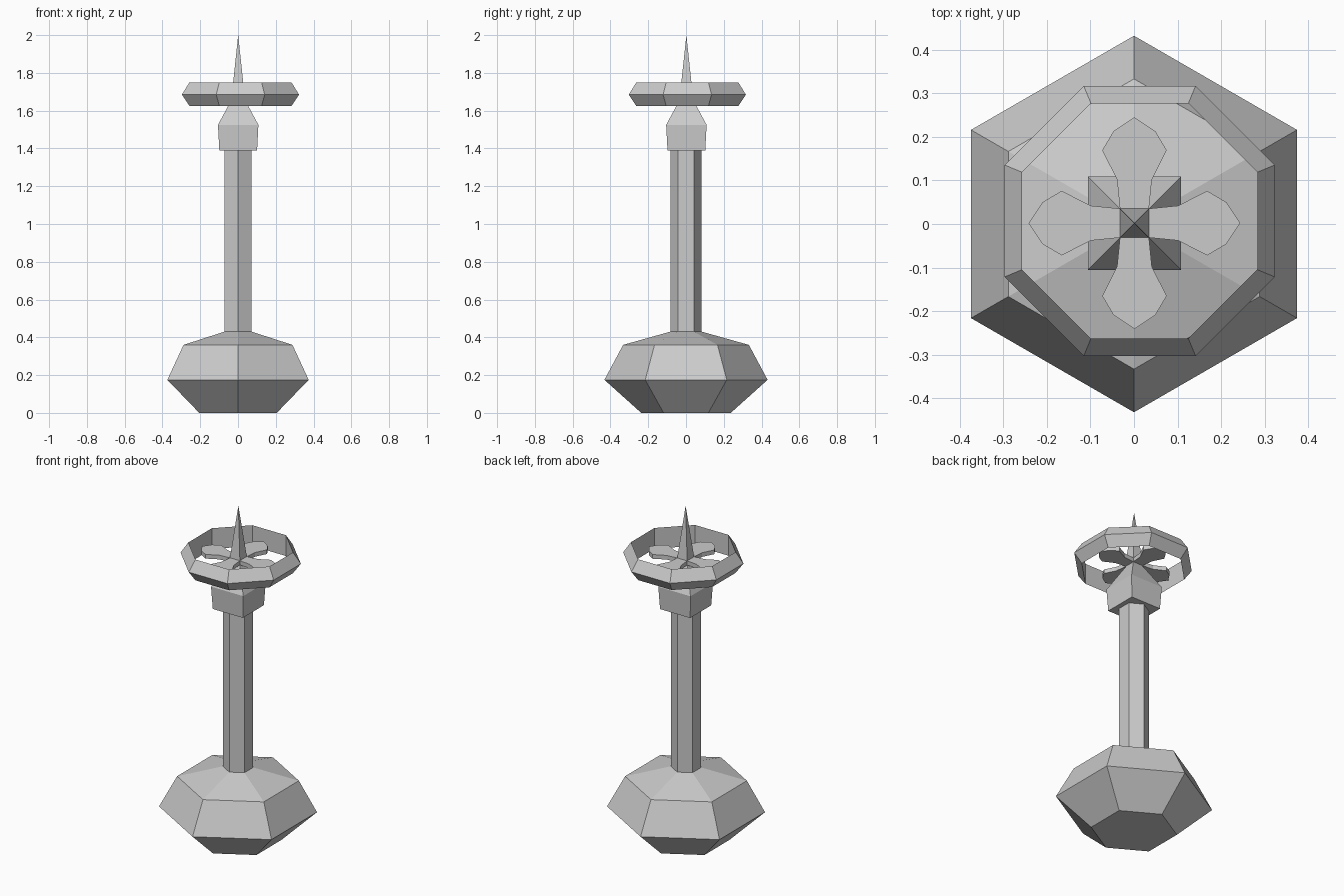
import bpy, bmesh
from math import pi, cos, sin

if "Cube" in bpy.data.objects:
    bpy.data.objects.remove(bpy.data.objects["Cube"])


def finish(name, bm):
    bmesh.ops.remove_doubles(bm, verts=bm.verts, dist=1e-5)
    bmesh.ops.recalc_face_normals(bm, faces=bm.faces)
    mesh = bpy.data.meshes.new(name)
    bm.to_mesh(mesh)
    bm.free()
    ob = bpy.data.objects.new(name, mesh)
    bpy.context.collection.objects.link(ob)
    return ob


def lathe(name, profile, sides, turn=0.0, centre=(0, 0), closed=False):
    """Faceted turning of (corner radius, height) points."""
    bm = bmesh.new()
    rings = [[bm.verts.new((centre[0] + r * cos(turn + 2 * pi * i / sides),
                            centre[1] + r * sin(turn + 2 * pi * i / sides), z))
              for i in range(sides)] for r, z in profile]
    pairs = list(zip(rings, rings[1:]))
    if closed:
        pairs.append((rings[-1], rings[0]))
    else:
        bm.faces.new(rings[0])
    for a, b in pairs:
        for i in range(sides):
            j = (i + 1) % sides
            bm.faces.new((a[i], a[j], b[j], b[i]))
    return finish(name, bm)


# Hexagonal faceted foot and slim shaft
lathe("base_and_shaft", [(0.237, 0), (0.432, 0.175), (0.333, 0.36),
                         (0.083, 0.43), (0.083, 1.40)], 6, pi / 2)

# Square collar tapering to a neck, then a spike
S = 2 ** 0.5
lathe("collar_and_spike", [(0.100 * S, 1.39), (0.107 * S, 1.525),
                           (0.033 * S, 1.662), (0.033 * S, 1.69), (0, 2.0)],
      4, pi / 4, (0.001, 0.002))

# Octagonal ring with triangular section and upright inner wall
K = 1 / cos(pi / 8)
lathe("ring", [(0.27 * K, 1.625), (0.31 * K, 1.685), (0.27 * K, 1.75)],
      8, pi / 8, (0.013, 0.007), closed=True)

# Four flat petals spreading from the neck
half = [(0.03, 0.033), (0.10, 0.040), (0.167, 0.074), (0.211, 0.048)]
outline = half + [(0.243, 0)] + [(r, -w) for r, w in reversed(half)]
for k in range(4):
    c, s = cos(k * pi / 2), sin(k * pi / 2)
    bm = bmesh.new()
    low, top = ([bm.verts.new((0.001 + r * c - w * s, 0.002 + r * s + w * c, z))
                 for r, w in outline] for z in (1.665, 1.69))
    bm.faces.new(low)
    bm.faces.new(top)
    for i in range(len(low)):
        j = (i + 1) % len(low)
        bm.faces.new((low[i], low[j], top[j], top[i]))
    finish(f"petal_{k + 1}", bm)
